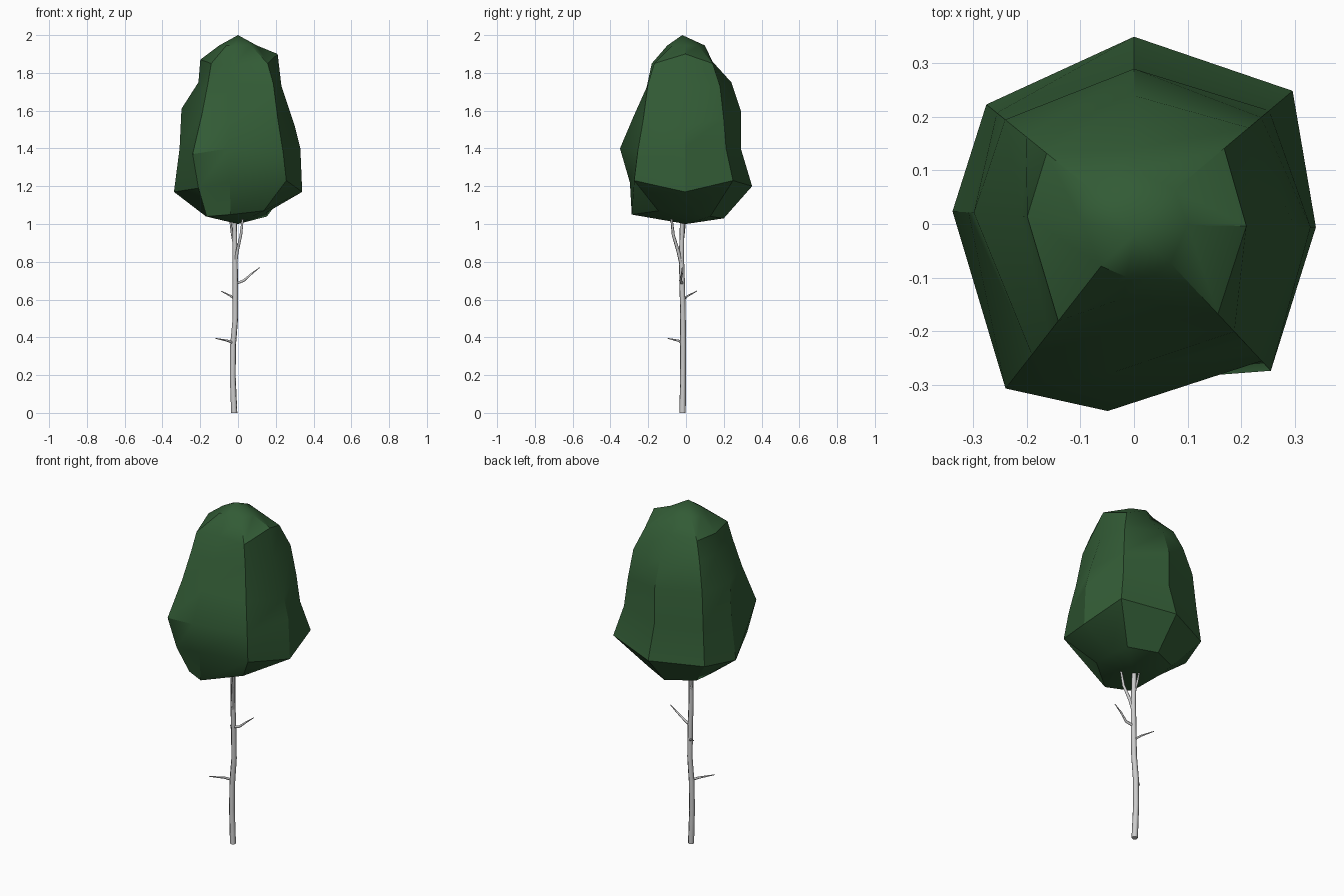
import bpy, bmesh, math

# Canopy columns: direction in degrees, then (radius, height) from bottom to top
COLUMNS = [
    (-1, (.15, 1.06), (.34, 1.17), (.33, 1.40), (.30, 1.52), (.23, 1.73), (.21, 1.90)),
    (40, (.20, 1.04), (.387, 1.23), (.33, 1.40), (.31, 1.56), (.28, 1.73), (.22, 1.85)),
    (90, (.20, 1.03), (.35, 1.20), (.29, 1.40), (.29, 1.60), (.24, 1.75), (.14, 1.86)),
    (141, (.20, 1.04), (.355, 1.19), (.33, 1.40), (.31, 1.60), (.26, 1.76), (.21, 1.86)),
    (176, (.17, 1.04), (.34, 1.17), (.31, 1.40), (.30, 1.61), (.21, 1.75), (.20, 1.87)),
    (232, (.27, 1.04), (.34, 1.19), (.39, 1.37), (.31, 1.58), (.26, 1.74), (.23, 1.85)),
    (262, (.29, 1.05), (.30, 1.22), (.353, 1.40), (.28, 1.57), (.20, 1.72), (.14, 1.84)),
    (313, (.20, 1.07), (.375, 1.23), (.35, 1.38), (.31, 1.55), (.275, 1.74), (.23, 1.85)),
]


def canopy():
    bm = bmesh.new()
    rings = []
    for level in range(7):
        ring = []
        for angle, *profile in COLUMNS:
            a = math.radians(angle)
            r, z = (profile + [(.10, 1.945)])[level]
            ring.append(bm.verts.new((r * math.cos(a), r * math.sin(a), z)))
        rings.append(ring)
    bottom = bm.verts.new((0, 0, 1.0))
    top = bm.verts.new((0, -.02, 2.0))
    n = len(COLUMNS)
    for i in range(n):
        j = (i + 1) % n
        for lo, hi in zip(rings, rings[1:]):
            bm.faces.new((lo[i], lo[j], hi[j], hi[i]))
        bm.faces.new((bottom, rings[0][j], rings[0][i]))
        bm.faces.new((top, rings[-1][i], rings[-1][j]))
    mesh = bpy.data.meshes.new("canopy")
    bm.to_mesh(mesh)
    bm.free()
    obj = bpy.data.objects.new("canopy", mesh)
    bpy.context.collection.objects.link(obj)
    green = bpy.data.materials.new("leaf_green")
    green.diffuse_color = (.032, .105, .036, 1)
    mesh.materials.append(green)
    bpy.context.view_layer.objects.active = obj
    obj.select_set(True)
    bpy.ops.object.shade_smooth_by_angle(angle=math.radians(30))
    obj.select_set(False)


def limb(name, points):
    """Tapered tube through (x, y, z, radius) points."""
    curve = bpy.data.curves.new(name, 'CURVE')
    curve.dimensions = '3D'
    curve.bevel_depth = 1
    curve.bevel_resolution = 1
    curve.use_fill_caps = True
    spline = curve.splines.new('POLY')
    spline.points.add(len(points) - 1)
    for p, (x, y, z, r) in zip(spline.points, points):
        p.co = (x, y, z, 1)
        p.radius = r
    bpy.context.collection.objects.link(bpy.data.objects.new(name, curve))


canopy()

# Trunk and the fork under the canopy
limb("trunk", [(-.02, -.018, 0, .017), (-.028, -.016, .2, .016), (-.026, -.015, .36, .016),
               (-.014, -.016, .5, .015), (-.014, -.02, .68, .015), (-.016, -.024, .82, .014),
               (-.018, -.02, 1.03, .012)])
limb("fork_front", [(-.016, -.02, .76, .009), (-.005, -.04, .85, .009),
                    (.015, -.067, .94, .008), (.025, -.077, 1.03, .006)])
limb("fork_left", [(-.017, -.022, .87, .007), (-.032, -.012, .95, .006), (-.042, -.003, 1.03, .005)])

# Bare twigs
limb("twig_right", [(-.01, -.02, .685, .008), (.03, -.03, .70, .007),
                    (.07, -.022, .735, .005), (.115, -.02, .77, .002)])
limb("twig_back", [(-.015, -.015, .60, .006), (-.04, .01, .62, .005), (-.09, .058, .645, .002)])
limb("twig_left", [(-.025, -.018, .37, .007), (-.055, -.04, .382, .006), (-.12, -.097, .395, .002)])
